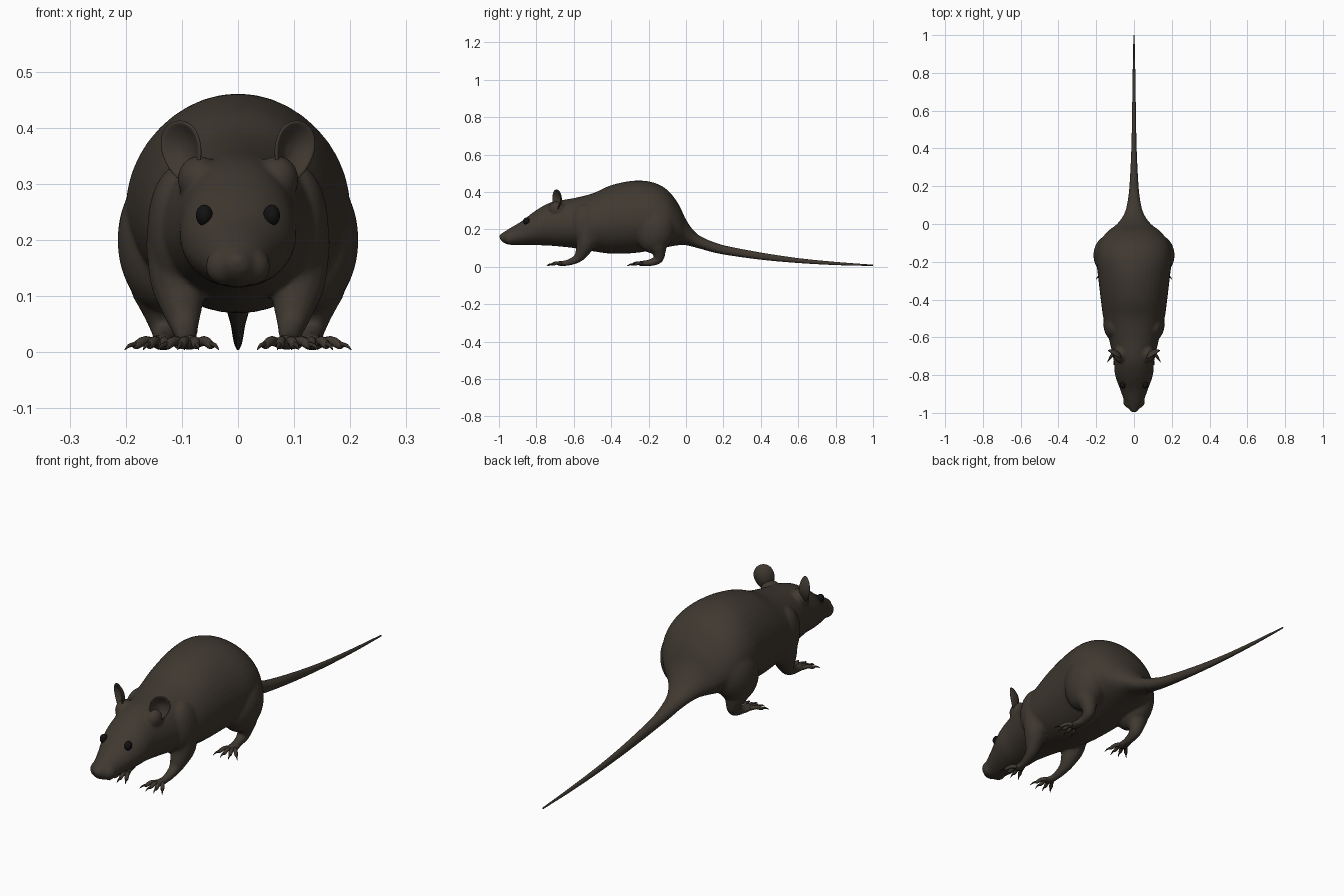
import bpy, bmesh, math
from mathutils import Vector, Matrix

if "Cube" in bpy.data.objects:
    bpy.data.objects.remove(bpy.data.objects["Cube"])


def material(name, color, rough):
    m = bpy.data.materials.new(name)
    m.use_nodes = True
    m.diffuse_color = (*color, 1)
    bsdf = m.node_tree.nodes["Principled BSDF"]
    bsdf.inputs["Base Color"].default_value = (*color, 1)
    bsdf.inputs["Roughness"].default_value = rough
    return m


FUR = material("dark brown fur", (0.05, 0.04, 0.03), 0.8)
EYE = material("black eye", (0.006, 0.006, 0.006), 0.4)
CLAW = material("dark claw", (0.035, 0.028, 0.021), 0.6)


def finish(bm, name, mat):
    bmesh.ops.recalc_face_normals(bm, faces=bm.faces[:])
    me = bpy.data.meshes.new(name)
    bm.to_mesh(me)
    bm.free()
    me.materials.append(mat)
    me.shade_smooth()
    ob = bpy.data.objects.new(name, me)
    bpy.context.collection.objects.link(ob)
    return ob


def spline(rows, steps):
    """Smooth interpolation through rows of numbers."""
    out = []
    for i in range(len(rows) - 1):
        quad = [rows[max(i - 1, 0)], rows[i], rows[i + 1], rows[min(i + 2, len(rows) - 1)]]
        for k in range(steps):
            t = k / steps
            out.append([b + t * ((c - a) + t * ((2 * a - 5 * b + 4 * c - d)
                        + t * (3 * (b - c) + d - a))) / 2 for a, b, c, d in zip(*quad)])
    return out + [list(rows[-1])]


def skin_rings(bm, rings):
    loops = [[bm.verts.new(p) for p in ring] for ring in rings]
    n = len(loops[0])
    for a, b in zip(loops, loops[1:]):
        for i in range(n):
            bm.faces.new((a[i], a[(i + 1) % n], b[(i + 1) % n], b[i]))
    bm.faces.new(loops[0])
    bm.faces.new(loops[-1])


def torso_loft(bm, stations, sides, steps):
    """Stations hold y, half width, bottom and top."""
    rings = []
    for y, w, lo, hi in spline(stations, steps):
        zc = lo + 0.46 * (hi - lo)
        ring = []
        for i in range(sides):
            a = math.tau * i / sides
            s = math.sin(a)
            ring.append((w * math.cos(a), y, zc + s * ((hi - zc) if s > 0 else (zc - lo))))
        rings.append(ring)
    skin_rings(bm, rings)


def limb(bm, points, sides=12, steps=5, side=1):
    """Tapered tube; points hold x, y, z and radius."""
    pts = spline(points, steps)
    rings = []
    for i, p in enumerate(pts):
        tangent = Vector(pts[min(i + 1, len(pts) - 1)][:3]) - Vector(pts[max(i - 1, 0)][:3])
        u = tangent.cross(Vector((1, 0, 0))).normalized()
        v = tangent.cross(u).normalized()
        ring = []
        for k in range(sides):
            a = math.tau * k / sides
            q = Vector(p[:3]) + p[3] * (u * math.cos(a) + v * math.sin(a))
            ring.append((q.x * side, q.y, q.z))
        rings.append(ring)
    skin_rings(bm, rings)


def ball(bm, center, radii, tilt=0):
    mat = Matrix.Translation(center) @ Matrix.Rotation(tilt, 4, "X") @ Matrix.Diagonal((*radii, 1))
    bmesh.ops.create_uvsphere(bm, u_segments=24, v_segments=16, radius=1, matrix=mat)


def mirrored(ob):
    ob.modifiers.new("mirror", "MIRROR")
    return ob


# Head, torso and tail root, blended together with the upper limbs
TORSO = [(-0.995, 0.014, 0.148, 0.172), (-0.975, 0.03, 0.128, 0.185), (-0.94, 0.05, 0.117, 0.207),
         (-0.88, 0.072, 0.115, 0.243), (-0.8, 0.1, 0.115, 0.303), (-0.72, 0.108, 0.112, 0.345),
         (-0.6, 0.135, 0.1, 0.367), (-0.5, 0.162, 0.083, 0.392), (-0.4, 0.176, 0.07, 0.436),
         (-0.28, 0.19, 0.073, 0.46), (-0.18, 0.2, 0.088, 0.452), (-0.1, 0.185, 0.105, 0.411),
         (-0.04, 0.14, 0.115, 0.335), (0, 0.09, 0.115, 0.252), (0.05, 0.054, 0.103, 0.184),
         (0.11, 0.036, 0.087, 0.147), (0.2, 0.024, 0.066, 0.115)]
bm = bmesh.new()
torso_loft(bm, TORSO, 40, 5)
ball(bm, (0, -0.985, 0.164), (0.016, 0.014, 0.012))
for s in (1, -1):
    ball(bm, (s * 0.024, -0.94, 0.153), (0.034, 0.035, 0.034))
    ball(bm, (s * 0.07, -0.69, 0.308), (0.038, 0.045, 0.042))
    ball(bm, (s * 0.105, -0.53, 0.215), (0.057, 0.085, 0.12), 0.2)
    ball(bm, (s * 0.13, -0.165, 0.2), (0.085, 0.105, 0.13), -0.2)
    limb(bm, [(0.105, -0.53, 0.2, 0.06), (0.106, -0.535, 0.13, 0.052), (0.1, -0.555, 0.08, 0.038),
              (0.095, -0.58, 0.045, 0.025), (0.09, -0.63, 0.022, 0.017), (0.086, -0.68, 0.017, 0.014)], side=s)
    limb(bm, [(0.135, -0.17, 0.18, 0.07), (0.14, -0.155, 0.12, 0.055), (0.135, -0.145, 0.075, 0.037),
              (0.13, -0.15, 0.04, 0.026), (0.13, -0.19, 0.022, 0.019), (0.133, -0.245, 0.017, 0.015)], side=s)
    ball(bm, (s * 0.086, -0.665, 0.017), (0.023, 0.033, 0.012))
    ball(bm, (s * 0.134, -0.225, 0.017), (0.024, 0.04, 0.013))
body = finish(bm, "body", FUR)
remesh = body.modifiers.new("blend", "REMESH")
remesh.mode = "VOXEL"
remesh.voxel_size = 0.006
remesh.use_smooth_shade = True
relax = body.modifiers.new("relax", "SMOOTH")
relax.factor = 0.5
relax.iterations = 8

# Long tapering tail
TAIL = [(0.1, 0.036, 0.089, 0.149), (0.2, 0.024, 0.066, 0.115), (0.4, 0.014, 0.038, 0.076),
        (0.6, 0.01, 0.02, 0.046), (0.8, 0.007, 0.009, 0.026), (1.0, 0.003, 0.004, 0.011)]
bm = bmesh.new()
torso_loft(bm, TAIL, 20, 8)
finish(bm, "tail", FUR)

# Toes and claws fanned around each foot
toes, claws = bmesh.new(), bmesh.new()
for cx, cy, reach, turn in ((0.085, -0.668, 0.055, 0.05), (0.135, -0.235, 0.055, 0.2)):
    for k in range(4):
        a = turn + (k - 1.5) * 0.36
        d = Vector((math.sin(a), -math.cos(a), 0))
        base = Vector((cx + (k - 1.5) * 0.009, cy, 0.016))

        def at(dist, z, r):
            p = base + d * dist
            return (p.x, p.y, z, r)
        limb(toes, [at(0, 0.017, 0.009), at(reach * 0.5, 0.02, 0.0085),
                    at(reach * 0.85, 0.013, 0.0075), at(reach, 0.01, 0.004)], 10, 4)
        limb(claws, [at(reach * 0.9, 0.014, 0.005), at(reach * 1.2, 0.012, 0.0035),
                     at(reach * 1.45, 0.004, 0.0006)], 8, 4)
mirrored(finish(toes, "toes", FUR))
mirrored(finish(claws, "claws", CLAW))

# Cupped ears, opening forward and outward
bm = bmesh.new()
up = Vector((0.22, 0.08, 1)).normalized()
facing = Vector((0.55, -0.83, 0))
across = up.cross(facing).normalized()
facing = across.cross(up)
center = Vector((0.101, -0.693, 0.358))
rings = []
for j in range(1, 7):
    r = j / 6
    ring = []
    for i in range(24):
        a = math.tau * i / 24
        width = 0.041 * (1 + 0.18 * math.sin(a))
        ring.append(center + across * (r * width * math.cos(a)) + up * (r * 0.056 * math.sin(a))
                    - facing * (0.022 * (1 - r * r)))
    rings.append(ring)
skin_rings(bm, rings)
bmesh.ops.delete(bm, geom=[f for f in bm.faces if len(f.verts) > 4 and f.calc_area() > 0.004], context="FACES_ONLY")
ears = finish(bm, "ears", FUR)
shell = ears.modifiers.new("thickness", "SOLIDIFY")
shell.thickness = 0.007
shell.offset = 0
ears.modifiers.new("round", "SUBSURF").levels = 1
mirrored(ears)

# Eyes
bm = bmesh.new()
ball(bm, (0.06, -0.853, 0.244), (0.015, 0.018, 0.019))
mirrored(finish(bm, "eyes", EYE))
